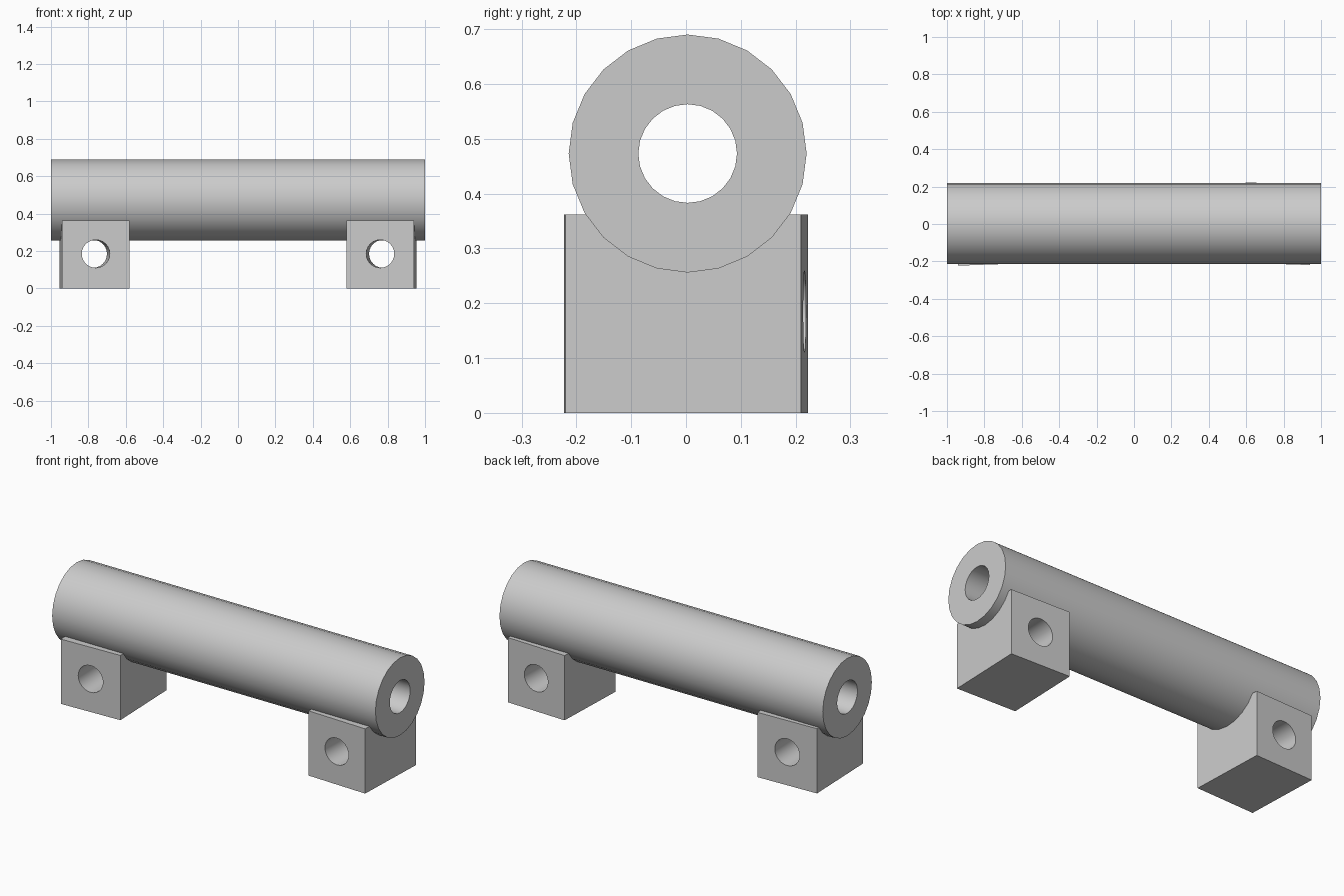
import bpy
import math

if "Cube" in bpy.data.objects:
    bpy.data.objects.remove(bpy.data.objects["Cube"], do_unlink=True)

SIDES = 24
TUBE_Y, TUBE_Z = 0.003, 0.473

grey = bpy.data.materials.new("plain grey")
grey.use_nodes = True
grey.diffuse_color = (0.6, 0.6, 0.6, 1)
grey.node_tree.nodes["Principled BSDF"].inputs["Base Color"].default_value = (0.6, 0.6, 0.6, 1)


def cylinder(name, radius, length, location, rotation):
    bpy.ops.mesh.primitive_cylinder_add(vertices=SIDES, radius=radius, depth=length,
                                        location=location, rotation=rotation)
    obj = bpy.context.object
    obj.name = name
    return obj


def drill(obj, cutter):
    """Cut the hole, remove the cutter and finish the part."""
    mod = obj.modifiers.new("hole", "BOOLEAN")
    mod.operation = "DIFFERENCE"
    mod.solver = "EXACT"
    mod.object = cutter
    bpy.ops.object.select_all(action="DESELECT")
    bpy.context.view_layer.objects.active = obj
    obj.select_set(True)
    bpy.ops.object.modifier_apply(modifier=mod.name)
    bpy.data.objects.remove(cutter, do_unlink=True)
    obj.data.materials.clear()
    obj.data.materials.append(grey)
    bpy.ops.object.shade_smooth_by_angle(angle=math.radians(30))


# Long hollow tube lying along x
along_x = (0, math.pi / 2, 0)
centre = (0, TUBE_Y, TUBE_Z)
tube = cylinder("tube", 0.217, 2, centre, along_x)
drill(tube, cylinder("tube_bore", 0.09, 2.2, centre, along_x))

# Two mounting blocks, each turned slightly, with a cross hole
for side, name in ((1, "left_mount"), (-1, "right_mount")):
    turn = -side * math.radians(2)
    x, y = side * 0.768, side * 0.0015
    bpy.ops.mesh.primitive_cube_add(size=1, location=(x, y, 0.181), rotation=(0, 0, turn))
    block = bpy.context.object
    block.name = name
    block.scale = (0.36, 0.43, 0.362)
    bpy.ops.object.transform_apply(location=False, rotation=False, scale=True)
    drill(block, cylinder("mount_hole", 0.075, 0.6, (x, y, 0.185), (math.pi / 2, 0, turn)))
